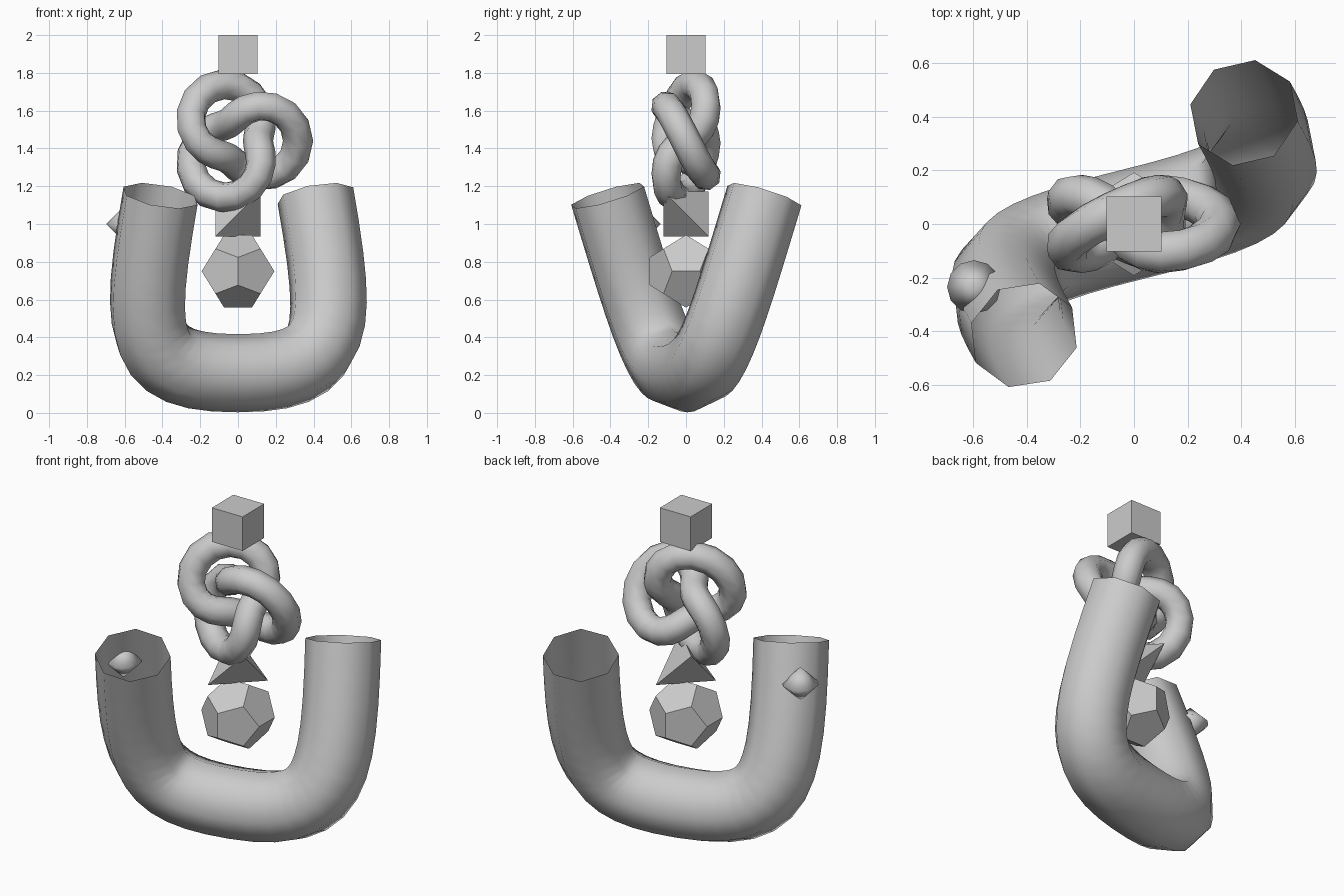
import bpy, bmesh
from math import sin, cos, pi, sqrt
from mathutils import Vector

if "Cube" in bpy.data.objects:
    bpy.data.objects.remove(bpy.data.objects["Cube"])


def add_mesh(name, bm, smooth=False):
    bmesh.ops.recalc_face_normals(bm, faces=bm.faces)
    for f in bm.faces:
        f.smooth = smooth
    me = bpy.data.meshes.new(name)
    bm.to_mesh(me)
    bm.free()
    ob = bpy.data.objects.new(name, me)
    bpy.context.collection.objects.link(ob)
    return ob


def hull(name, points, center):
    """Flat-faced convex solid through the given points."""
    bm = bmesh.new()
    for p in points:
        bm.verts.new(Vector(p) + Vector(center))
    bmesh.ops.convex_hull(bm, input=bm.verts)
    bmesh.ops.dissolve_limit(bm, angle_limit=0.02, verts=bm.verts, edges=bm.edges)
    return add_mesh(name, bm)


def tube_curve(name, radius):
    """Eight-sided round tube curve, open at its ends."""
    cu = bpy.data.curves.new(name, 'CURVE')
    cu.dimensions = '3D'
    cu.bevel_depth = radius
    cu.bevel_resolution = 2
    cu.resolution_u = 12
    cu.use_fill_caps = False
    ob = bpy.data.objects.new(name, cu)
    bpy.context.collection.objects.link(ob)
    return ob


def to_mesh(ob):
    bpy.ops.object.select_all(action='DESELECT')
    ob.select_set(True)
    bpy.context.view_layer.objects.active = ob
    bpy.ops.object.convert(target='MESH')
    for f in bpy.context.object.data.polygons:
        f.use_smooth = True


# open bent pipe, symmetric under a half turn about z
pipe = tube_curve("bent_pipe", 0.207)
sp = pipe.data.splines.new('BEZIER')
sp.bezier_points.add(2)
knots = [  # point, left handle, right handle
    ((-.41, -.415, 1.15), (-.39, -.49, 1.40), (-.54, -.19, .40)),
    ((0, 0, .21), (-.53, -.13, .21), (.53, .13, .21)),
    ((.41, .415, 1.15), (.54, .19, .40), (.39, .49, 1.40)),
]
for bp, (co, hl, hr) in zip(sp.bezier_points, knots):
    bp.handle_left_type = bp.handle_right_type = 'FREE'
    bp.co, bp.handle_left, bp.handle_right = co, hl, hr
to_mesh(pipe)

# trefoil knot facing the front
knot = tube_curve("trefoil_knot", 0.08)
sp = knot.data.splines.new('POLY')
N, S = 48, 0.106
sp.points.add(N - 1)
for i, p in enumerate(sp.points):
    t = 2 * pi * i / N
    r = S * (2 + cos(3 * t))
    p.co = (r * cos(2 * t), -S * sin(3 * t), 1.44 + r * sin(2 * t), 1)
sp.use_cyclic_u = True
to_mesh(knot)

# cube on top
bm = bmesh.new()
bmesh.ops.create_cube(bm, size=0.205)
bmesh.ops.translate(bm, verts=bm.verts, vec=(0, 0, 1.8975))
add_mesh("top_cube", bm)

# tetrahedron
a = 0.118
hull("tetrahedron", [(-a, -a, -a), (a, -a, a), (-a, a, a), (a, a, -a)], (0, 0, 1.053))

# dodecahedron
c, phi = 0.119, (1 + sqrt(5)) / 2
pts = [(x, y, z) for x in (-c, c) for y in (-c, c) for z in (-c, c)]
for u in (-c * phi, c * phi):
    for v in (-c / phi, c / phi):
        pts += [(0, u, v), (v, 0, u), (u, v, 0)]
hull("dodecahedron", pts, (0, 0, 0.75))

# small double cone piercing the pipe wall
bm = bmesh.new()
bmesh.ops.create_uvsphere(bm, u_segments=12, v_segments=2, radius=0.1)
bmesh.ops.translate(bm, verts=bm.verts, vec=(-0.597, -0.235, 1.0))
add_mesh("double_cone", bm, smooth=True)
